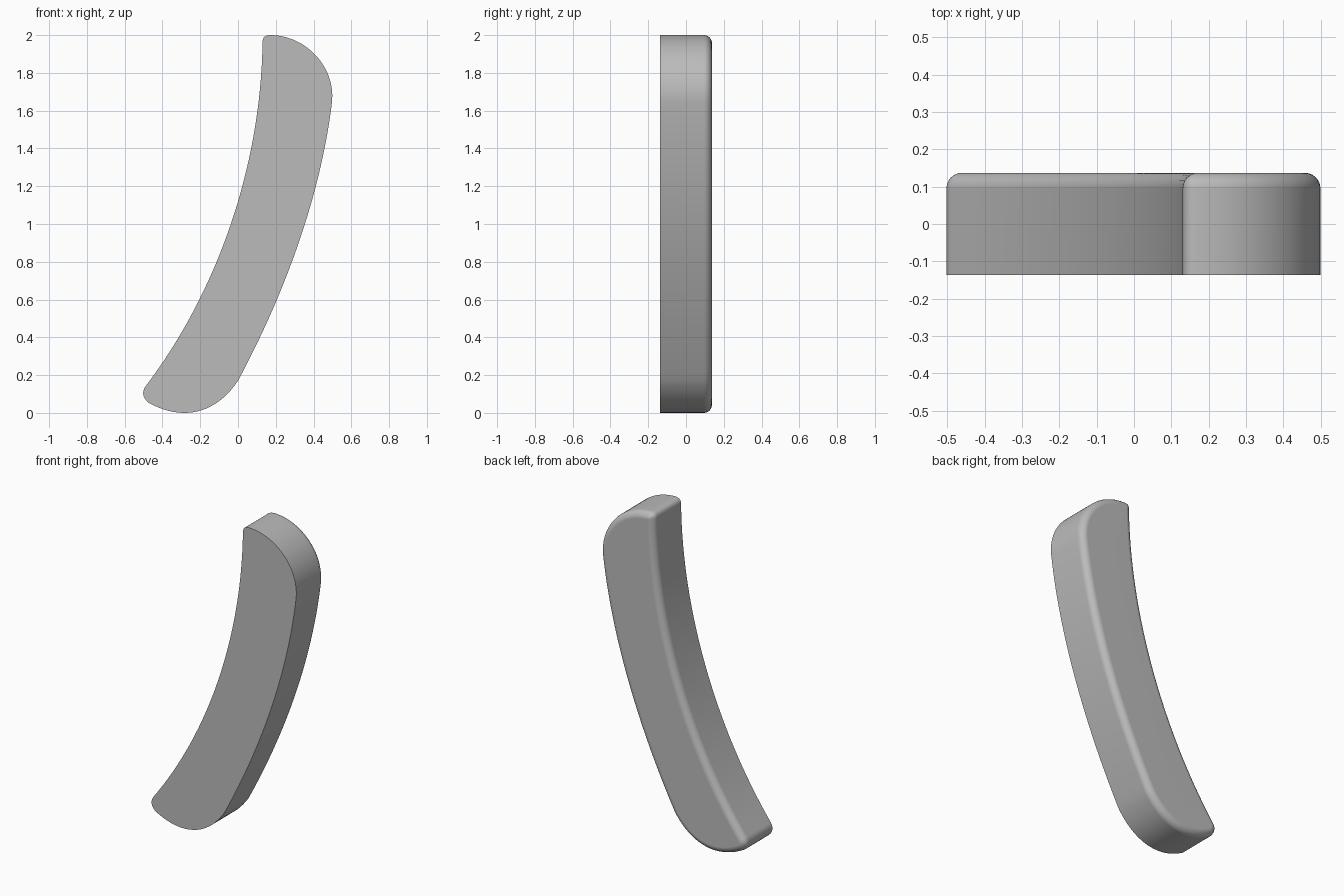
import bpy, bmesh
from math import sin, cos, pi, radians
from mathutils import Vector

cube = bpy.data.objects.get("Cube")
if cube:
    bpy.data.objects.remove(cube, do_unlink=True)

HALF_DEPTH = 0.137
FILLET = 0.042
FILLET_STEPS = 6

# Outline in x, z as cubic curves, counter-clockwise: control points and steps
CURVES = [
    ([(0.13, 1.96), (0.12, 1.3), (-0.11, 0.64), (-0.49, 0.14)], 32),     # inner edge
    ([(-0.49, 0.14), (-0.51, 0.11), (-0.505, 0.08), (-0.475, 0.055)], 8),  # lower corner
    ([(-0.475, 0.055), (-0.3, -0.045), (-0.12, -0.01), (0, 0.17)], 20),  # bottom end
    ([(0, 0.17), (0.22, 0.58), (0.43, 1.1), (0.497, 1.64)], 32),         # outer edge
    ([(0.497, 1.64), (0.52, 1.83), (0.36, 2.0), (0.17, 2.0)], 24),       # top end
    ([(0.17, 2.0), (0.145, 2.0), (0.13, 1.99), (0.13, 1.96)], 8),        # upper corner
]


def bezier(points, t):
    a, b, c, d = (Vector(p) for p in points)
    s = 1 - t
    return a * s**3 + b * 3 * s * s * t + c * 3 * s * t * t + d * t**3


outline = [bezier(p, i / n) for p, n in CURVES for i in range(n)]
count = len(outline)
inward = []
for i in range(count):
    t = (outline[(i + 1) % count] - outline[i - 1]).normalized()
    inward.append(Vector((-t.y, t.x)))

# Rings from the sharp front edge to the rounded back edge
rings = [(-HALF_DEPTH, 0)]
for k in range(FILLET_STEPS + 1):
    a = pi / 2 * k / FILLET_STEPS
    rings.append((HALF_DEPTH - FILLET * (1 - sin(a)), FILLET * (1 - cos(a))))

bm = bmesh.new()
loops = []
for y, inset in rings:
    pts = [p + n * inset for p, n in zip(outline, inward)]
    loops.append([bm.verts.new((p.x, y, p.y)) for p in pts])
for low, high in zip(loops, loops[1:]):
    for i in range(count):
        j = (i + 1) % count
        bm.faces.new((low[i], low[j], high[j], high[i]))
bm.faces.new(loops[0])
bm.faces.new(loops[-1])
bmesh.ops.remove_doubles(bm, verts=bm.verts, dist=0.0005)
bmesh.ops.recalc_face_normals(bm, faces=bm.faces)

mesh = bpy.data.meshes.new("curved_bar")
bm.to_mesh(mesh)
bm.free()
bar = bpy.data.objects.new("curved_bar", mesh)
bpy.context.collection.objects.link(bar)

# Plain grey finish
grey = bpy.data.materials.new("grey")
grey.use_nodes = True
colour = (0.5, 0.5, 0.5, 1)
grey.diffuse_color = colour
grey.node_tree.nodes["Principled BSDF"].inputs["Base Color"].default_value = colour
mesh.materials.append(grey)

# Smooth sides and fillet, flat front and back
bpy.ops.object.select_all(action="DESELECT")
bar.select_set(True)
bpy.context.view_layer.objects.active = bar
bpy.ops.object.shade_smooth_by_angle(angle=radians(35))
normals = bar.modifiers.new("flat_caps", "WEIGHTED_NORMAL")
normals.keep_sharp = True
